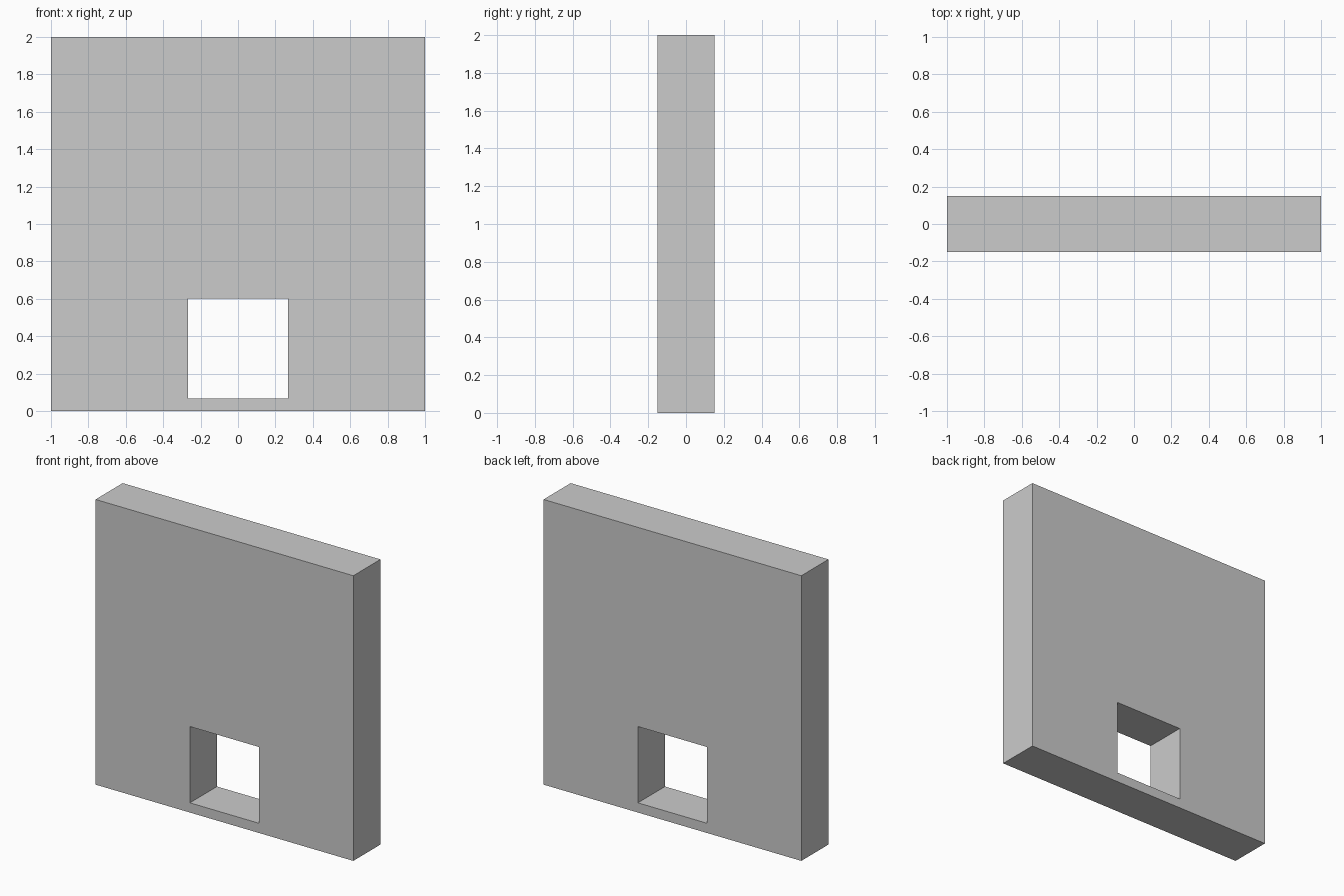
import bpy, bmesh

if "Cube" in bpy.data.objects:
    bpy.data.objects.remove(bpy.data.objects["Cube"])

HALF_DEPTH = 0.15


def rectangle(bm, x, z0, z1, y):
    """Four corner vertices of an upright rectangle."""
    return [bm.verts.new((sx, y, z)) for sx, z in
            ((-x, z0), (x, z0), (x, z1), (-x, z1))]


def bridge(bm, a, b):
    """Join two four-sided loops with quads."""
    for i in range(4):
        j = (i + 1) % 4
        bm.faces.new((a[i], a[j], b[j], b[i]))


# Wall slab with a square window opening near the bottom
bm = bmesh.new()
outer_front, outer_back = (rectangle(bm, 1.0, 0.0, 2.0, y) for y in (-HALF_DEPTH, HALF_DEPTH))
inner_front, inner_back = (rectangle(bm, 0.268, 0.068, 0.603, y) for y in (-HALF_DEPTH, HALF_DEPTH))
loops = [outer_front, inner_front, inner_back, outer_back]
for k in range(4):
    bridge(bm, loops[k], loops[(k + 1) % 4])
bmesh.ops.recalc_face_normals(bm, faces=bm.faces[:])

mesh = bpy.data.meshes.new("wall_with_window")
bm.to_mesh(mesh)
bm.free()
wall = bpy.data.objects.new("wall_with_window", mesh)
bpy.context.collection.objects.link(wall)
